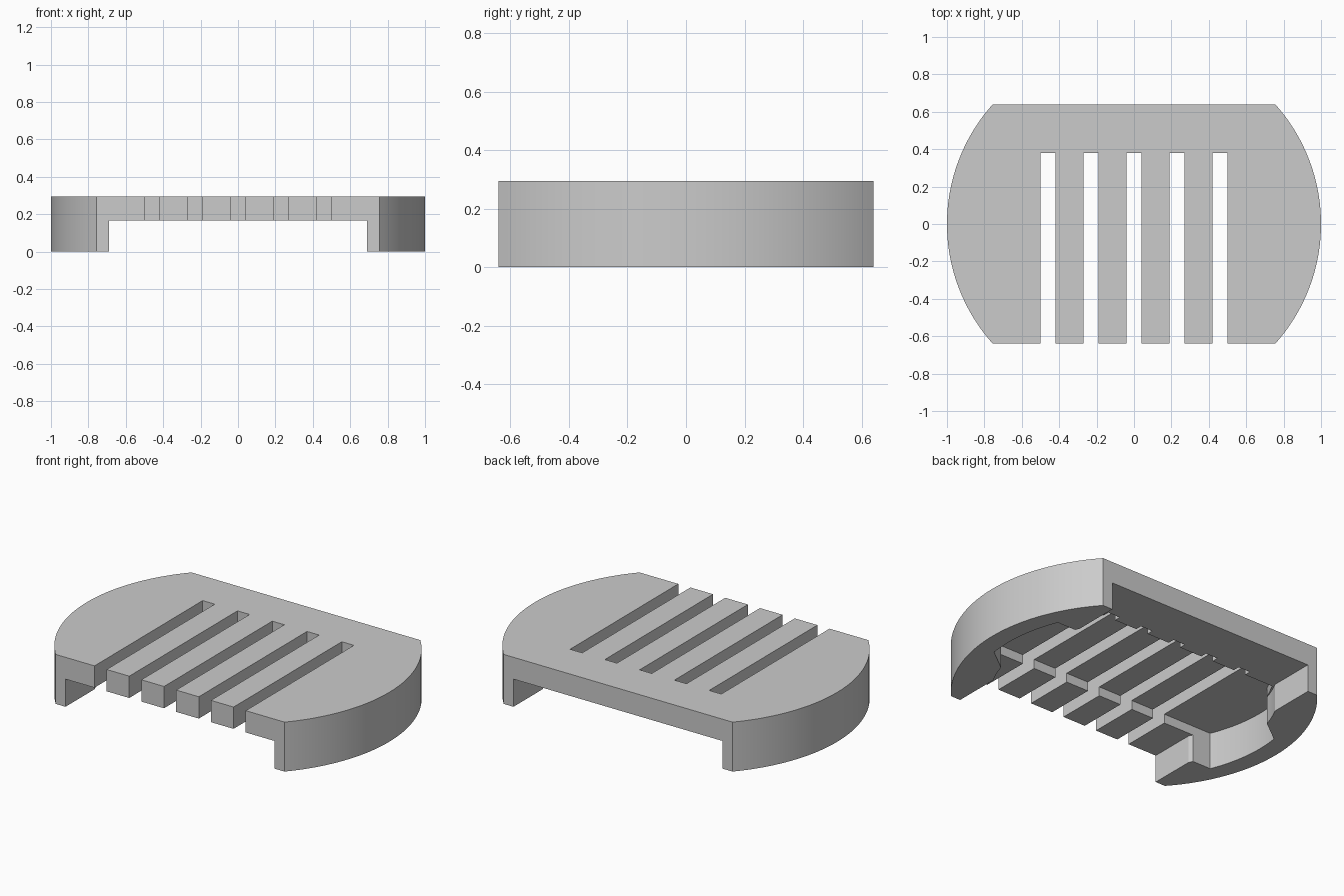
import bpy
import bmesh
from math import acos, asin, cos, sin, pi

if "Cube" in bpy.data.objects:
    bpy.data.objects.remove(bpy.data.objects["Cube"], do_unlink=True)

HALF_DEPTH = 0.64
HEIGHT = 0.295
UNDERSIDE = 0.165
POCKET_TOP = 0.22

grey = bpy.data.materials.new("light grey")
grey.use_nodes = True
grey.diffuse_color = (0.6, 0.6, 0.6, 1)
grey.node_tree.nodes["Principled BSDF"].inputs["Base Color"].default_value = (0.6, 0.6, 0.6, 1)


def arc(radius, start, end, steps, centre_x=0.0):
    angles = [start + (end - start) * i / steps for i in range(steps + 1)]
    return [(centre_x + radius * cos(a), radius * sin(a)) for a in angles]


def both_sides(half):
    # complete an outline by turning its right half through 180 degrees
    return half + [(-x, -y) for x, y in half]


def prism(name, outline, bottom, top):
    bm = bmesh.new()
    base = bm.faces.new([bm.verts.new((x, y, bottom)) for x, y in outline])
    result = bmesh.ops.extrude_face_region(bm, geom=[base])
    moved = [v for v in result["geom"] if isinstance(v, bmesh.types.BMVert)]
    bmesh.ops.translate(bm, verts=moved, vec=(0, 0, top - bottom))
    bmesh.ops.recalc_face_normals(bm, faces=bm.faces)
    mesh = bpy.data.meshes.new(name)
    bm.to_mesh(mesh)
    bm.free()
    mesh.materials.append(grey)
    obj = bpy.data.objects.new(name, mesh)
    bpy.context.collection.objects.link(obj)
    return obj


def cut(target, cutter):
    bpy.context.view_layer.objects.active = target
    mod = target.modifiers.new("cut", "BOOLEAN")
    mod.operation = "DIFFERENCE"
    mod.solver = "EXACT"
    mod.object = cutter
    bpy.ops.object.modifier_apply(modifier=mod.name)
    bpy.data.objects.remove(cutter, do_unlink=True)


# Body: slab with straight front and back and bowed ends
bow = 0.959
turn = asin(HALF_DEPTH / bow)
body = prism("slotted_tray", both_sides(arc(bow, -turn, turn, 40, 1 - bow)), 0, HEIGHT)

# Channel from front to back, rounded outward between the legs
inner = 0.78
turn = acos(0.69 / inner)
channel = [(0.69, -0.8)] + arc(inner, -turn, turn, 16) + [(0.69, 0.8)]
cut(body, prism("channel_cutter", both_sides(channel), -0.1, UNDERSIDE))

# Twist-lock pocket reaching into both legs
pocket = [(0.69, -0.34), (0.745, -0.23)] + arc(0.89, -0.143, asin(0.34 / 0.89), 16)
cut(body, prism("pocket_cutter", both_sides(pocket), -0.1, POCKET_TOP))

# Five slots open at the front
for i in range(-2, 3):
    x = i * 0.2295
    slot = [(x - 0.04, -0.8), (x + 0.04, -0.8), (x + 0.04, 0.38), (x - 0.04, 0.38)]
    cut(body, prism("slot_cutter", slot, -0.1, 0.5))

# Smooth curved walls, sharp corners
bpy.ops.object.select_all(action="DESELECT")
body.select_set(True)
bpy.context.view_layer.objects.active = body
bpy.ops.object.shade_smooth_by_angle(angle=pi / 9)
